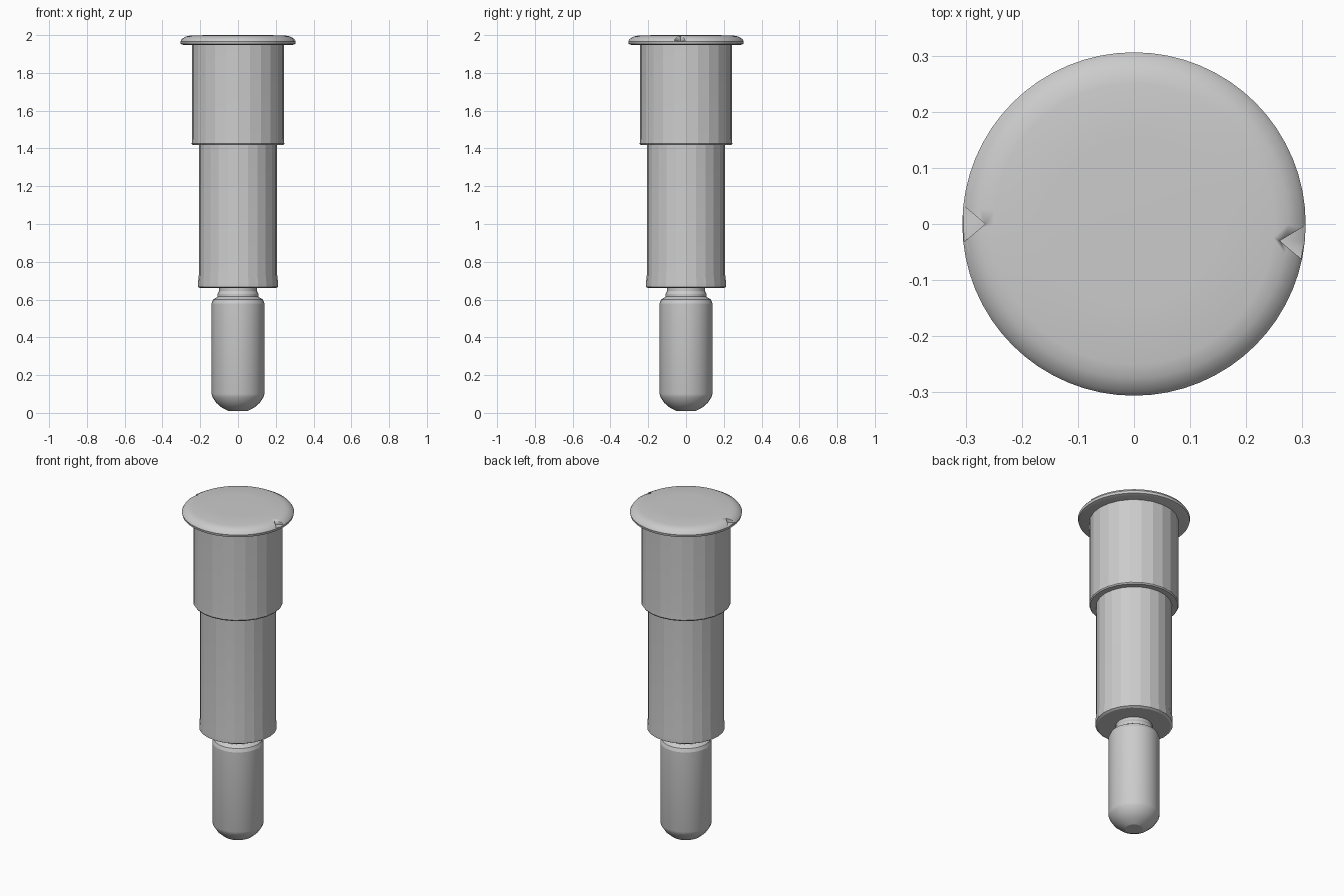
import bpy, bmesh, math

if "Cube" in bpy.data.objects:
    bpy.data.objects.remove(bpy.data.objects["Cube"])

steel = bpy.data.materials.new("steel_grey")
steel.diffuse_color = (0.6, 0.6, 0.6, 1)
steel.use_nodes = True
steel.node_tree.nodes["Principled BSDF"].inputs["Base Color"].default_value = steel.diffuse_color


def lathe(name, profile, sides, angle):
    """Spin a list of (radius, height) pairs into a closed solid."""
    bm = bmesh.new()
    rings = []
    for r, z in profile:
        rings.append([bm.verts.new((r * math.cos(2 * math.pi * i / sides),
                                    r * math.sin(2 * math.pi * i / sides), z))
                      for i in range(sides)])
    for a, b in zip(rings, rings[1:]):
        for i in range(sides):
            j = (i + 1) % sides
            bm.faces.new((a[i], a[j], b[j], b[i]))
    bm.faces.new(rings[0][::-1])
    bm.faces.new(rings[-1])
    return finish(name, bm, angle)


def finish(name, bm, angle):
    bmesh.ops.recalc_face_normals(bm, faces=bm.faces)
    mesh = bpy.data.meshes.new(name)
    bm.to_mesh(mesh)
    bm.free()
    mesh.materials.append(steel)
    ob = bpy.data.objects.new(name, mesh)
    bpy.context.collection.objects.link(ob)
    bpy.ops.object.select_all(action='DESELECT')
    ob.select_set(True)
    bpy.context.view_layer.objects.active = ob
    bpy.ops.object.shade_smooth_by_angle(angle=math.radians(angle))
    return ob


# Plunger tip with chamfered nose and narrow neck
lathe("plunger", [(0.05, 0.01), (0.085, 0.027), (0.115, 0.053), (0.136, 0.085),
                  (0.14, 0.10), (0.14, 0.58), (0.132, 0.60), (0.108, 0.615)], 24, 20)
lathe("neck", [(0.108, 0.61), (0.108, 0.63), (0.10, 0.645), (0.10, 0.67)], 24, 20)

# Sleeve with a crimped lower lip, then the wider barrel
lathe("sleeve", [(0.20, 0.66), (0.212, 0.667), (0.212, 0.69), (0.207, 0.735),
                 (0.207, 1.43)], 24, 12)
lathe("barrel", [(0.24, 1.418), (0.245, 1.425), (0.243, 1.46), (0.243, 1.955)], 24, 12)

# Domed head flange
head = lathe("head", [(0.285, 1.947), (0.303, 1.953), (0.306, 1.967), (0.298, 1.98),
                      (0.275, 1.993), (0.25, 1.998), (0.15, 2.0)], 64, 40)

# Two V-shaped notches cut into the rim of the head
for side, tip, edge_a, edge_b in (
        ("left", (-0.265, 0.0), (-0.33, 0.055), (-0.33, -0.055)),
        ("right", (0.26, -0.03), (0.33, 0.012), (0.33, -0.09))):
    bm = bmesh.new()
    low = [bm.verts.new((x, y, 1.97)) for x, y in (tip, edge_a, edge_b)]
    high = [bm.verts.new((x, y, 2.02)) for x, y in (tip, edge_a, edge_b)]
    bm.faces.new(low)
    bm.faces.new(high)
    for i in range(3):
        j = (i + 1) % 3
        bm.faces.new((low[i], low[j], high[j], high[i]))
    cutter = finish("notch_cutter_" + side, bm, 20)
    cutter.hide_render = True
    cutter.hide_set(True)
    cut = head.modifiers.new("notch_" + side, 'BOOLEAN')
    cut.operation = 'DIFFERENCE'
    cut.solver = 'EXACT'
    cut.object = cutter
